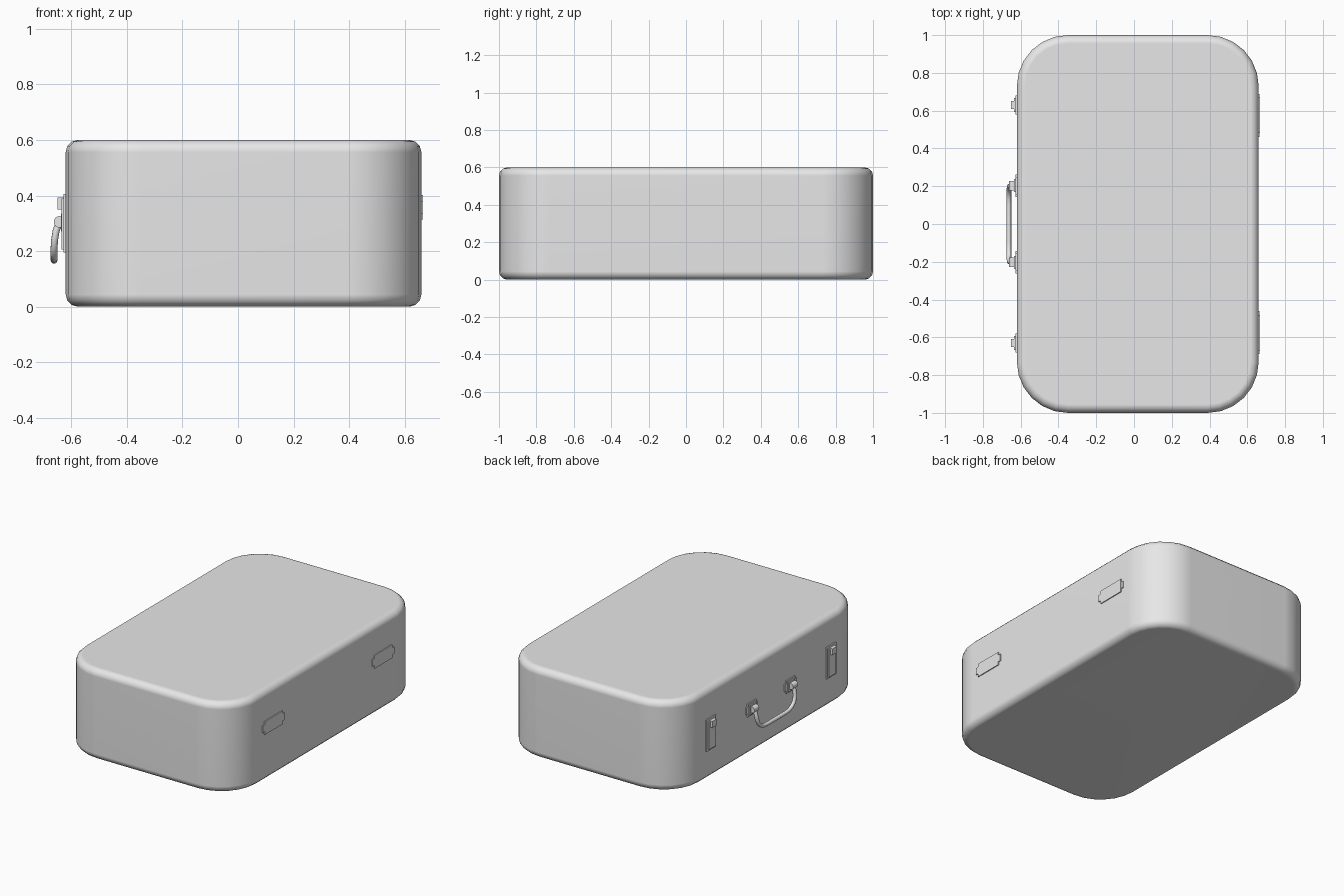
import bpy, bmesh, math
from mathutils import Vector

cube = bpy.data.objects.get("Cube")
if cube:
    bpy.data.objects.remove(cube, do_unlink=True)

grey = bpy.data.materials.new("plain grey")
grey.use_nodes = True
grey.diffuse_color = (0.8, 0.8, 0.8, 1)
grey.node_tree.nodes["Principled BSDF"].inputs["Base Color"].default_value = (0.8, 0.8, 0.8, 1)

RIGHT, LEFT = -0.62, 0.66      # x of the two long walls


def add_box(bm, lo, hi):
    """Add an axis-aligned box between two corners."""
    lo, hi = Vector(lo), Vector(hi)
    geo = bmesh.ops.create_cube(bm, size=1)
    for v in geo["verts"]:
        v.co = (lo + hi) / 2 + v.co * (hi - lo)


def finish(bm, name, angle=40):
    mesh = bpy.data.meshes.new(name)
    for f in bm.faces:
        f.smooth = True
    bm.to_mesh(mesh)
    bm.free()
    mesh.set_sharp_from_angle(angle=math.radians(angle))
    mesh.materials.append(grey)
    ob = bpy.data.objects.new(name, mesh)
    bpy.context.collection.objects.link(ob)
    return ob


def fitting(name, wall, y, layers):
    """Stack of plates on a wall: (height off wall, half width, low z, high z)."""
    out = 1 if wall > 0 else -1
    bm = bmesh.new()
    for depth, half, z0, z1 in layers:
        xs = sorted((wall - out * 0.005, wall + out * depth))
        add_box(bm, (xs[0], y - half, z0), (xs[1], y + half, z1))
    return finish(bm, name)


# Case: rounded corners, then softened rims
bm = bmesh.new()
add_box(bm, (RIGHT, -1, 0), (LEFT, 1, 0.6))
upright = [e for e in bm.edges if abs(e.verts[0].co.z - e.verts[1].co.z) > 0.1]
bmesh.ops.bevel(bm, geom=upright, offset=0.27, segments=6, profile=0.5, affect="EDGES")
rims = [e for e in bm.edges if abs(e.verts[0].co.z - e.verts[1].co.z) < 0.01]
bmesh.ops.bevel(bm, geom=rims, offset=0.044, segments=3, profile=0.5, affect="EDGES")
case = finish(bm, "case")
weighted = case.modifiers.new("even shading", "WEIGHTED_NORMAL")
weighted.keep_sharp = True

for side, word in ((-1, "front"), (1, "back")):
    # Hinges on the left wall: a plate with a pin running through it
    fitting(word + "_hinge", LEFT, side * 0.575,
            [(0.006, 0.094, 0.314, 0.402), (0.0055, 0.114, 0.335, 0.381)])

    # Latches on the right wall: backplate, raised panel and clasp
    fitting(word + "_latch", RIGHT, side * 0.63,
            [(0.008, 0.05, 0.195, 0.405), (0.015, 0.036, 0.205, 0.39),
             (0.03, 0.022, 0.35, 0.392)])

    # Handle mounts: stepped plate and loop
    fitting(word + "_handle_mount", RIGHT, side * 0.203,
            [(0.008, 0.046, 0.26, 0.345), (0.008, 0.06, 0.278, 0.327),
             (0.016, 0.034, 0.27, 0.335)])
    bm = bmesh.new()
    bmesh.ops.create_cone(bm, cap_ends=True, segments=16, radius1=0.021, radius2=0.021, depth=0.05)
    for v in bm.verts:
        v.co = Vector((-0.642 + v.co.x, side * 0.203 + v.co.z, 0.305 + v.co.y))
    finish(bm, word + "_handle_loop")

# Handle: a hanging round bar, mirrored front to back
half = [(-0.642, 0.200, 0.305), (-0.654, 0.203, 0.275), (-0.660, 0.200, 0.240),
        (-0.662, 0.188, 0.208), (-0.662, 0.165, 0.184), (-0.662, 0.135, 0.171),
        (-0.662, 0.100, 0.167)]
path = half + [(x, -y, z) for x, y, z in reversed(half)]
curve = bpy.data.curves.new("handle", "CURVE")
curve.dimensions = "3D"
curve.bevel_depth = 0.0125
curve.bevel_resolution = 3
curve.use_fill_caps = True
spline = curve.splines.new("POLY")
spline.points.add(len(path) - 1)
for point, co in zip(spline.points, path):
    point.co = (*co, 1)
spline.use_smooth = True
curve.materials.append(grey)
handle = bpy.data.objects.new("handle", curve)
bpy.context.collection.objects.link(handle)
